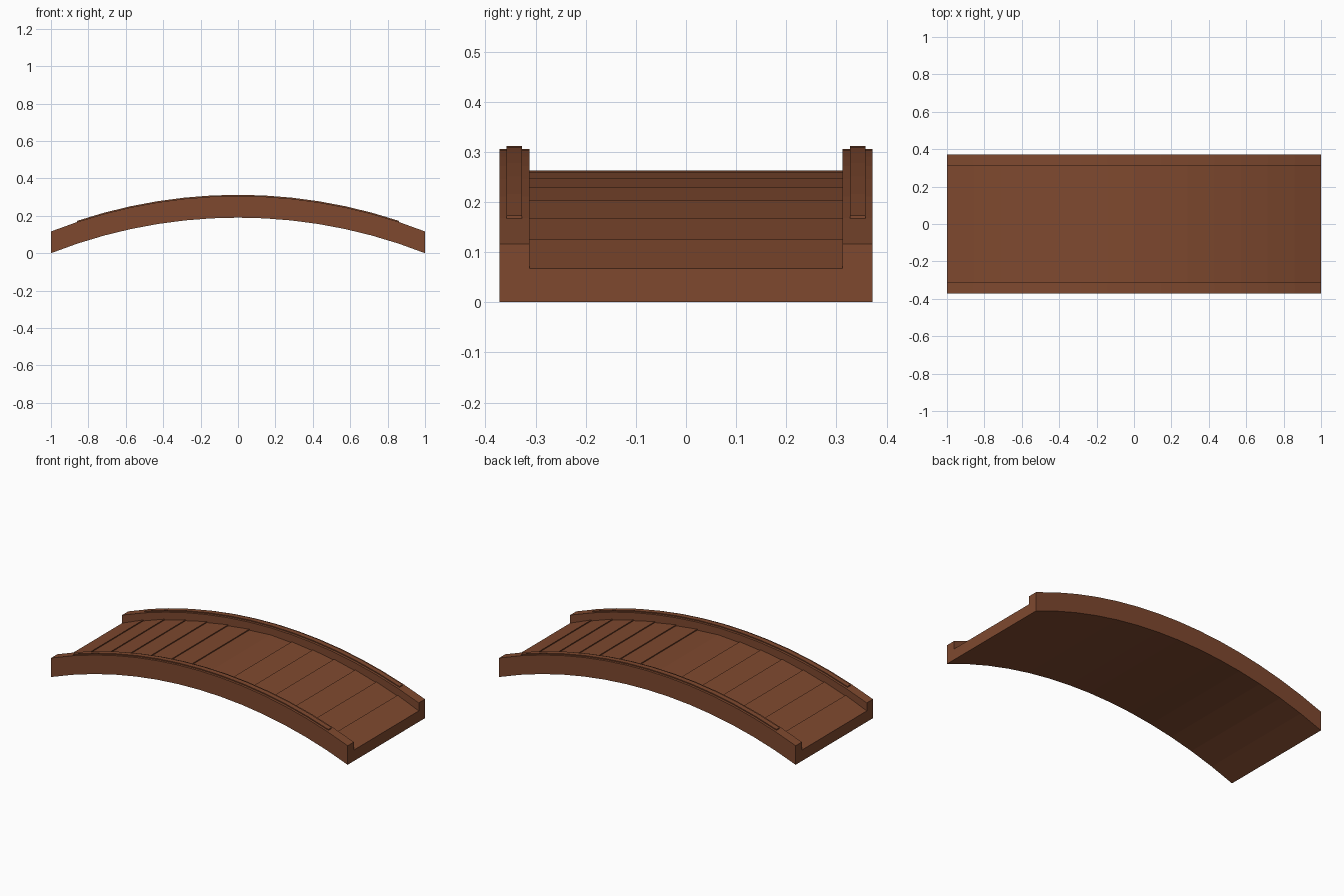
import bpy, bmesh, math

if "Cube" in bpy.data.objects:
    bpy.data.objects.remove(bpy.data.objects["Cube"])

N = 14                      # segments along the arch
RISE = 0.19
R = (1 + RISE * RISE) / (2 * RISE)

wood = bpy.data.materials.new("brown_wood")
wood.diffuse_color = (0.21, 0.066, 0.028, 1)
wood.use_nodes = True
wood.node_tree.nodes["Principled BSDF"].inputs["Base Color"].default_value = wood.diffuse_color


def arch(x):
    """Height of the circular arch above its springing line."""
    return math.sqrt(R * R - x * x) - (R - RISE)


def prism(name, profile, y0, y1):
    """Extrude an x-z outline from y0 to y1."""
    bm = bmesh.new()
    a = [bm.verts.new((x, y0, z)) for x, z in profile]
    b = [bm.verts.new((x, y1, z)) for x, z in profile]
    n = len(profile)
    bm.faces.new(a)
    bm.faces.new(b[::-1])
    for i in range(n):
        j = (i + 1) % n
        bm.faces.new((a[j], a[i], b[i], b[j]))
    bmesh.ops.recalc_face_normals(bm, faces=bm.faces)
    me = bpy.data.meshes.new(name)
    bm.to_mesh(me)
    bm.free()
    me.materials.append(wood)
    ob = bpy.data.objects.new(name, me)
    bpy.context.collection.objects.link(ob)
    return ob


def band(x0, x1, low, high, n=N):
    """Closed outline between two offset arches."""
    xs = [x0 + (x1 - x0) * i / n for i in range(n + 1)]
    return [(x, arch(x) + low) for x in xs] + [(x, arch(x) + high) for x in reversed(xs)]


# curved base under the planks
prism("deck_base", band(-1, 1, 0.0, 0.058), -0.3125, 0.3125)

# planks, each tipped slightly so its uphill edge stands proud
for i in range(N):
    x0, x1 = -1 + 2 * i / N, -1 + 2 * (i + 1) / N
    tip = 0.003 if x0 + x1 > 0 else -0.003
    prism(f"plank_{i + 1}",
          [(x0, arch(x0) + 0.05), (x1, arch(x1) + 0.05),
           (x1, arch(x1) + 0.070 - tip), (x0, arch(x0) + 0.070 + tip)],
          -0.3125, 0.3125)

# side beams with a thin raised cap strip on top
for side, s in (("front", -1), ("back", 1)):
    prism(f"{side}_side_beam", band(-1, 1, 0.0, 0.116), s * 0.3125, s * 0.372)
    prism(f"{side}_cap_strip", band(-0.86, 0.86, 0.10, 0.122, 12), s * 0.327, s * 0.358)
